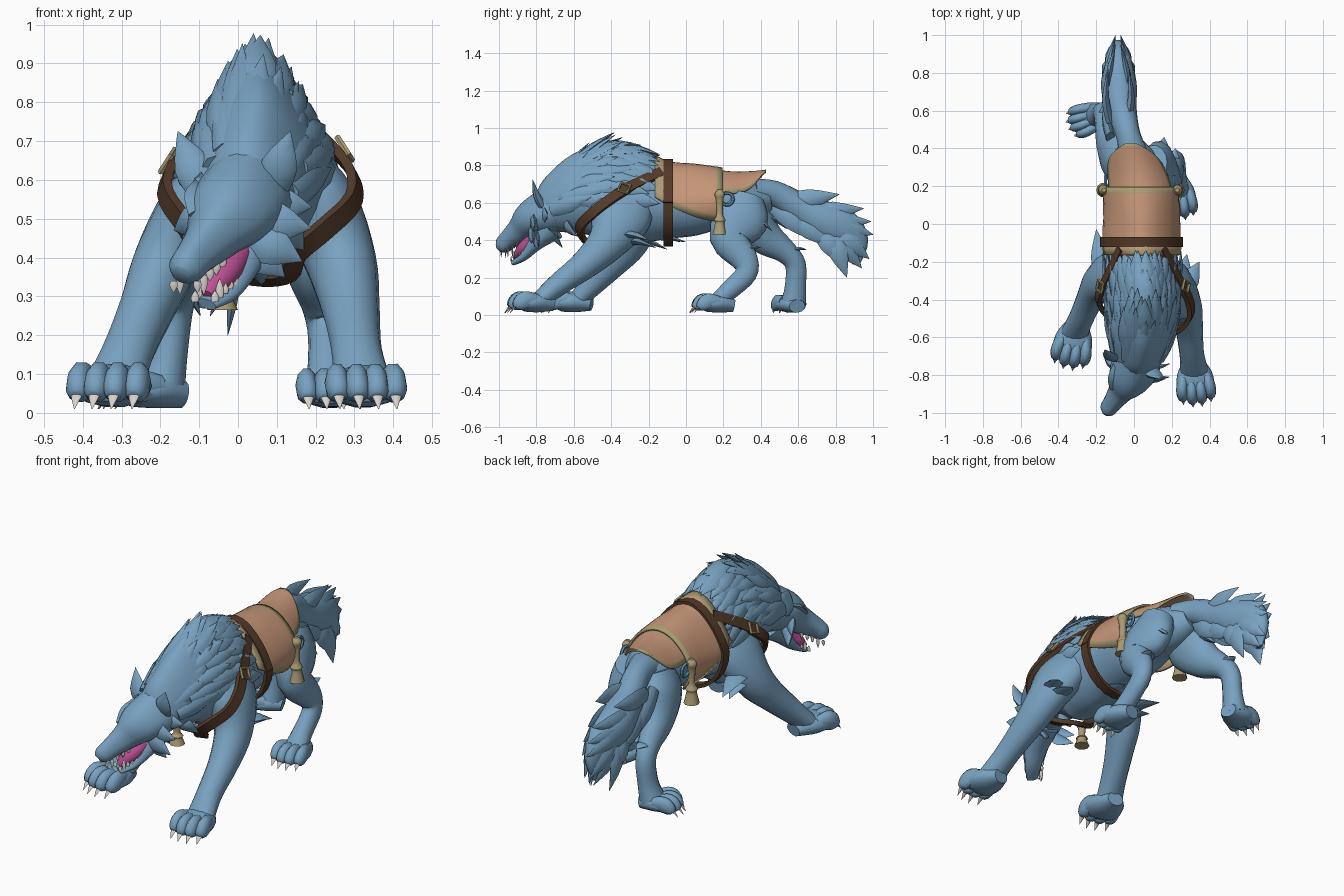
import bpy, bmesh, math, random
from mathutils import Vector as V

random.seed(4)
if "Cube" in bpy.data.objects:
    bpy.data.objects.remove(bpy.data.objects["Cube"])

X, Y, Z = V((1, 0, 0)), V((0, 1, 0)), V((0, 0, 1))


def material(name, *rgb):
    m = bpy.data.materials.new(name)
    m.use_nodes = True
    m.diffuse_color = (*rgb, 1)
    m.node_tree.nodes["Principled BSDF"].inputs["Base Color"].default_value = (*rgb, 1)
    return m


fur = material("blue fur", .19, .36, .53)
leather = material("tan leather", .57, .31, .19)
strap_brown = material("dark strap", .085, .042, .022)
trim = material("olive trim", .4, .33, .17)
gum = material("pink mouth", .5, .08, .3)
ivory = material("ivory", .68, .64, .6)
steel = material("blue steel", .12, .3, .5)


def smooth(points, k):
    """Catmull-Rom subdivision of tuples of any length."""
    out = []
    for i in range(len(points) - 1):
        quad = [points[max(0, min(len(points) - 1, i + j))] for j in (-1, 0, 1, 2)]
        for s in range(k):
            t = s / k
            out.append(tuple(b + .5 * t * (c - a + t * (2*a - 5*b + 4*c - d + t * (3*(b - c) + d - a)))
                             for a, b, c, d in zip(*quad)))
    return out + [tuple(points[-1])]


def loft(bm, stations, n=14, k=4, ref=X, centre=None):
    """Sweep an oval (a box when n is 4) along (x, y, z, half width, half height, narrowing of the top)."""
    pts = smooth(stations, k)
    rings = []
    turn, grow = (math.pi / 4, 1.41) if n == 4 else (0, 1)
    for i, p in enumerate(pts):
        c = V(p[:3])
        t = (V(pts[min(i + 1, len(pts) - 1)][:3]) - V(pts[max(i - 1, 0)][:3])).normalized()
        side = ref if centre is None else c - V(centre)
        side = (side - t * side.dot(t)).normalized()
        up = t.cross(side)
        egg = p[5] if len(p) > 5 else 0
        ring = []
        for j in range(n):
            a = turn + math.tau * j / n
            w = max(p[3], .001) * math.cos(a) * (1 - egg * max(0, math.sin(a)))
            ring.append(bm.verts.new(c + grow * (side * w + up * max(p[4], .001) * math.sin(a))))
        rings.append(ring)
    for r, s in zip(rings, rings[1:]):
        for j in range(n):
            bm.faces.new((r[j], r[(j + 1) % n], s[(j + 1) % n], s[j]))
    bm.faces.new(rings[0])
    bm.faces.new(rings[-1])


def tuft(bm, base, tip, r, out=Z, bend=.02, n=6):
    """Curved, flattened spike for fur, ears, claws and teeth."""
    base, tip = V(base), V(tip)
    mid = base.lerp(tip, .45) + out * bend
    loft(bm, [(*base, r * .7, r * .4), (*mid, r * .85, r * .35), (*tip, .001, .001)],
         n, 3, (tip - base).cross(out))


def finish(bm, name, *mats, angle=50, thickness=0):
    bmesh.ops.recalc_face_normals(bm, faces=bm.faces)
    mesh = bpy.data.meshes.new(name)
    bm.to_mesh(mesh)
    bm.free()
    ob = bpy.data.objects.new(name, mesh)
    bpy.context.collection.objects.link(ob)
    for m in mats:
        mesh.materials.append(m)
    if thickness:
        mod = ob.modifiers.new("thickness", "SOLIDIFY")
        mod.thickness, mod.offset = thickness, 0
    bpy.ops.object.select_all(action="DESELECT")
    ob.select_set(True)
    bpy.context.view_layer.objects.active = ob
    bpy.ops.object.shade_smooth_by_angle(angle=math.radians(angle))


def solid(name, mat, stations, **kw):
    bm = bmesh.new()
    loft(bm, stations, **kw)
    finish(bm, name, mat)


# Torso and neck
torso = [(-.02, .44, .63, .06, .07, .2), (0, .34, .61, .12, .115, .2), (.03, .2, .61, .16, .14, .2),
         (.04, .05, .6, .17, .175, .25), (.04, -.1, .6, .18, .195, .3), (.05, -.25, .62, .19, .255, .45),
         (.05, -.38, .65, .195, .285, .5), (.05, -.52, .645, .175, .24, .45), (.035, -.64, .605, .145, .185, .35),
         (.015, -.73, .56, .115, .13, .3), (0, -.79, .53, .05, .05, .2)]
solid("torso", fur, torso, n=24)
spine = smooth(torso, 6)


def skin(y, a, off=0):
    """Point on the torso surface at length y and angle a."""
    for p, q in zip(spine, spine[1:]):
        if q[1] <= y <= p[1]:
            break
    t = (p[1] - y) / (p[1] - q[1])
    x, _, z, w, h, egg = (u + (v - u) * t for u, v in zip(p, q))
    return V((x + (w + off) * math.cos(a) * (1 - egg * max(0, math.sin(a))), y,
              z + (h + off) * math.sin(a)))


# Mane of long, flat, overlapping locks, raised along the crest
bm = bmesh.new()
for row in range(7):
    y = -.72 + row * .066
    for col in range(9):
        a = -.05 + (math.pi + .1) * (col + .5 * (row % 2)) / 8.5
        out = V((math.cos(a), 0, math.sin(a)))
        reach = min(y + .25 * random.uniform(.75, 1.15), -.14)
        lift = .012 + .012 * random.random() + .025 * max(0, math.sin(a)) ** 4
        tuft(bm, skin(y, a, .002 - .004 * row), skin(reach, a + random.uniform(-.06, .06), lift),
             .05, out, .008)
finish(bm, "mane", fur)

# Head, turned towards its right
solid("head", fur, [(.04, -.63, .61, .11, .13, .3), (.015, -.73, .56, .13, .125, .3), (-.025, -.825, .515, .115, .1, .2),
                    (-.065, -.882, .458, .074, .075, .25), (-.108, -.943, .408, .054, .055, .3),
                    (-.136, -.98, .372, .046, .046, .2), (-.148, -.998, .355, .024, .026, 0)], n=18)
solid("lower_jaw", fur, [(.02, -.72, .47, .09, .08), (-.005, -.8, .39, .068, .045),
                         (-.04, -.865, .315, .046, .024), (-.08, -.92, .28, .028, .014)])
solid("mouth", gum, [(.0, -.78, .44, .05, .04), (-.03, -.845, .375, .046, .04),
                     (-.06, -.885, .335, .037, .032), (-.08, -.915, .305, .015, .012)])
bm = bmesh.new()
cheek = V((.85, -.5, 0))
for s in (-1, 1):
    for i in range(5):
        upper = V((-.07, -.875, .4)).lerp(V((-.135, -.97, .34)), i / 4) + cheek * s * .036
        lower = V((-.035, -.86, .33)).lerp(V((-.085, -.92, .285)), i / 4) + cheek * s * .03
        long = .05 if i == 3 else .03
        tuft(bm, upper, upper - Z * long, .012, Y, 0)
        tuft(bm, lower, lower + Z * long, .012, Y, 0)
finish(bm, "teeth", ivory)

# Ears, brows, cheek and chest locks
bm = bmesh.new()
for base, tip, r in (((.085, -.76, .57), (.135, -.82, .725), .055),
                     ((-.09, -.71, .57), (-.155, -.665, .725), .055)):
    tuft(bm, base, tip, r, -Y, .012, 8)
finish(bm, "ears", fur)
bm = bmesh.new()
for base, tip, r in (((.04, -.79, .5), (.188, -.81, .475), .06), ((.03, -.8, .46), (.165, -.82, .39), .06),
                     ((.03, -.78, .43), (.12, -.79, .35), .05), ((.07, -.74, .54), (.19, -.74, .53), .05),
                     ((-.09, -.76, .5), (-.165, -.68, .47), .05), ((-.08, -.75, .46), (-.15, -.67, .41), .05),
                     ((-.02, -.895, .5), (.07, -.8, .6), .04), ((-.1, -.87, .51), (-.11, -.74, .6), .04),
                     ((-.05, -.88, .53), (-.015, -.76, .665), .04), ((.02, -.7, .46), (.05, -.66, .36), .05),
                     ((.06, -.5, .42), (.06, -.44, .33), .05), ((.1, -.64, .5), (.17, -.58, .42), .05)):
    tuft(bm, base, tip, r, -Y if tip[2] < .59 else Z, .015)
finish(bm, "face_locks", fur)

# Legs
legs = {
    "front_left_leg": [(.14, -.32, .66, .07, .14), (.21, -.35, .53, .1, .17), (.265, -.42, .39, .092, .11),
                       (.29, -.54, .27, .075, .08), (.305, -.68, .165, .065, .062), (.32, -.78, .08, .075, .05)],
    "front_right_leg": [(-.04, -.27, .65, .06, .13), (-.11, -.28, .53, .09, .15), (-.185, -.31, .39, .085, .11),
                        (-.235, -.4, .27, .072, .08), (-.28, -.5, .165, .067, .064), (-.315, -.58, .08, .075, .05)],
    "hind_left_leg": [(.1, .32, .63, .08, .1), (.14, .29, .52, .085, .155), (.18, .23, .41, .075, .105),
                      (.21, .31, .3, .055, .075), (.225, .32, .22, .047, .06), (.23, .23, .13, .05, .052),
                      (.235, .15, .06, .065, .042)],
    "hind_right_leg": [(-.05, .32, .63, .08, .1), (-.09, .34, .53, .085, .14), (-.125, .42, .42, .075, .1),
                       (-.15, .53, .34, .057, .065), (-.165, .585, .27, .05, .057), (-.18, .585, .15, .05, .058),
                       (-.2, .575, .06, .065, .07)],
}
for name, path in legs.items():
    solid(name, fur, path)

# Paws with toes and claws
for name, x, y, dx, dy, s in (("front_left", .32, -.79, .1, -1, 1), ("front_right", -.315, -.59, -.2, -1, 1.03),
                              ("hind_left", .235, .18, .1, -1, .9), ("hind_right", -.21, .57, -1, -.35, .85)):
    c, d = V((x, y, 0)), V((dx, dy, 0)).normalized() * s
    side = V((-d.y, d.x, 0))
    paw, claws = bmesh.new(), bmesh.new()
    loft(paw, [(*(c - d * .085 + Z * .055 * s), .045, .035), (*(c + Z * .068 * s), .092 * s, .055 * s),
               (*(c + d * .08 + Z * .062 * s), .098 * s, .045 * s), (*(c + d * .11 + Z * .05 * s), .07, .025)],
         ref=side)
    for i in (-1.5, -.5, .5, 1.5):
        reach = d * (.02 if abs(i) < 1 else 0)
        toe = c + reach + side * i * .049
        loft(paw, [(*(toe - side * i * .01 + d * .01 + Z * .08 * s), .028, .03),
                   (*(toe + d * .075 + Z * .08 * s), .031 * s, .05 * s),
                   (*(toe + d * .115 + Z * .055 * s), .03 * s, .038 * s),
                   (*(toe + d * .13 + Z * .04 * s), .018, .018)], n=10, ref=side)
        tuft(claws, toe + d * .11 + Z * .05 * s, toe + d * .16 + Z * .01, .017, Z, .012)
    finish(paw, name + "_paw", fur)
    finish(claws, name + "_claws", ivory)

# Locks behind the elbows, thighs and hocks
bm = bmesh.new()
for base, tip, r in (((.26, -.36, .42), (.345, -.2, .4), .06), ((.24, -.36, .39), (.28, -.16, .36), .06),
                     ((-.16, -.28, .43), (-.2, -.03, .39), .06), ((-.17, -.28, .39), (-.19, -.1, .35), .05),
                     ((.14, .34, .52), (.16, .46, .45), .05), ((.2, .3, .32), (.22, .4, .36), .04),
                     ((-.1, .42, .52), (-.1, .54, .46), .05), ((-.15, .55, .32), (-.15, .645, .35), .04),
                     ((.05, -.25, .41), (.06, 0, .39), .07)):
    tuft(bm, base, tip, r)
finish(bm, "leg_locks", fur)

# Bushy tail of long locks drawn to a point
solid("tail", fur, [(0, .36, .66, .08, .07), (-.03, .47, .65, .065, .07), (-.065, .6, .575, .08, .085),
                    (-.08, .73, .505, .095, .11), (-.08, .84, .455, .075, .11), (-.085, .9, .38, .045, .08),
                    (-.09, .91, .27, .01, .02)])
bm = bmesh.new()
for y, z, ty, tz in ((.54, .6, .82, .645), (.66, .54, .95, .57), (.76, .49, 1, .43), (.8, .45, .98, .3),
                     (.78, .44, .86, .2), (.72, .46, .83, .27), (.56, .53, .8, .36), (.46, .6, .7, .39),
                     (.7, .5, .99, .5), (.78, .44, .94, .25)):
    for x in (-.125, -.04):
        tip_x = -.085 + (x + .085) * (1.3 if ty < .9 else .3)
        tuft(bm, (x, y, z), (tip_x, ty, tz), .062, X if x > -.08 else -X)
finish(bm, "tail_locks", fur)


# Saddle cloth and rump flap, bordered with trim
def cloth(name, y0, y1, low, off, rows, cols):
    bm = bmesh.new()
    grid = []
    for i in range(rows + 1):
        t = i / rows
        a = low(t)
        grid.append([bm.verts.new(skin(y0 + (y1 - y0) * t, a + (math.pi - 2 * a) * j / cols, off(t)))
                     for j in range(cols + 1)])
    for i in range(rows):
        for j in range(cols):
            f = bm.faces.new((grid[i][j], grid[i][j + 1], grid[i + 1][j + 1], grid[i + 1][j]))
            f.material_index = int(i in (0, rows - 1) or j in (0, cols - 1))
    finish(bm, name, leather, trim, thickness=.012)


cloth("saddle_cloth", -.165, .195, lambda t: .1 - .8 * t, lambda t: .022 + .01 * t, 11, 20)
cloth("rump_flap", .18, .428, lambda t: .25 + 1.1 * t ** 4, lambda t: .016 + .052 * t * t, 14, 16)

# Girth and chest straps
ring = [skin(-.095, math.tau * i / 24, .032) for i in range(25)]
solid("girth_strap", strap_brown, [(*p, .009, .026) for p in ring], n=4, k=1, centre=(.04, -.095, .6))
chest = [(.15, -.13, .765), (.235, -.29, .69), (.295, -.41, .615), (.295, -.5, .545), (.225, -.565, .475),
         (.15, -.55, .41), (.125, -.48, .355), (.04, -.42, .35), (-.07, -.47, .4), (-.14, -.48, .49),
         (-.19, -.4, .58), (-.14, -.28, .68), (-.07, -.13, .765)]
solid("chest_strap", strap_brown, [(*p, .012, .027) for p in chest], n=4, centre=(.05, -.3, .58))

# Buckles and side rings
for name, at, r, segments, spin, lean, mat in (("left_buckle", (.275, -.33, .68), .036, 4, .4, 1, trim),
                                               ("right_buckle", (-.18, -.33, .65), .036, 4, .4, -1, trim),
                                               ("left_ring", (.215, .22, .62), .032, 16, 0, 1.57, steel),
                                               ("right_ring", (-.15, .22, .62), .032, 16, 0, 1.57, steel)):
    bpy.ops.mesh.primitive_torus_add(location=at, major_radius=r, minor_radius=.009,
                                     major_segments=segments, minor_segments=6)
    ob = bpy.context.object
    ob.name, ob.rotation_mode = name, "ZYX"
    ob.rotation_euler = (0, lean, spin)
    ob.data.materials.append(mat)

# Tassels
for name, x, y, top, h in (("left_tassel", .228, .18, .67, .24), ("right_tassel", -.16, .18, .67, .24),
                           ("chest_tassel", -.04, -.47, .4, .135)):
    solid(name, trim, [(x, y, top - h * f, r, r) for f, r in
                       ((0, .012), (.1, .028), (.25, .02), (.55, .018), (.68, .032), (.74, .026), (1, .04))], n=10)
